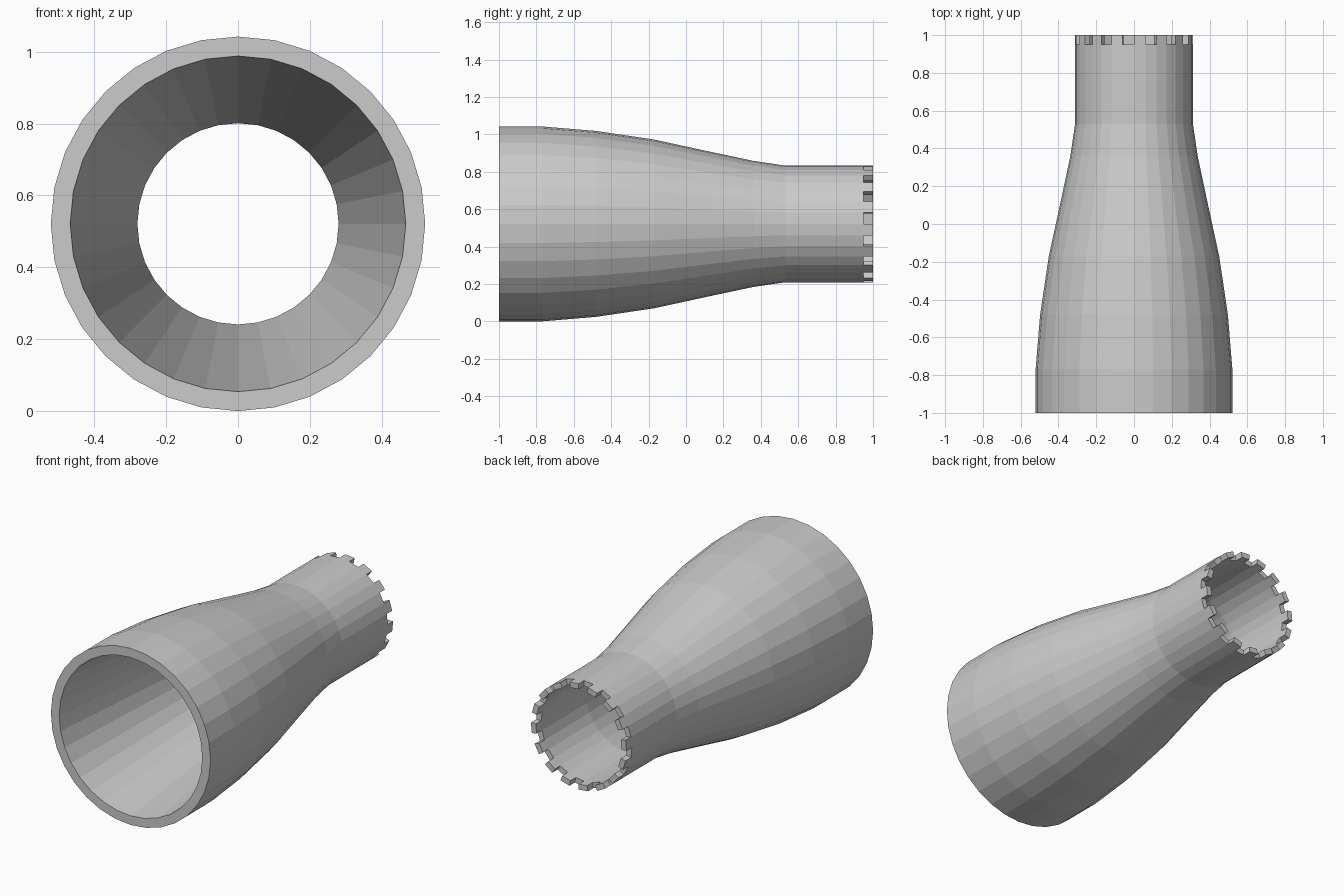
import bpy, bmesh
from math import sin, cos, tau
from mathutils import Vector

if "Cube" in bpy.data.objects:
    bpy.data.objects.remove(bpy.data.objects["Cube"])

SIDES = 32
CENTRE_Z = 0.521

# (y, radius): outer wall front to back, then bore back to front
profile = [(-1.0, 0.521), (-0.77, 0.521), (-0.48, 0.497), (-0.17, 0.451),
           (0.12, 0.388), (0.36, 0.337), (0.53, 0.312), (0.95, 0.312),
           (0.95, 0.28), (0.53, 0.28), (-1.0, 0.467)]
RIM = 7  # profile segment forming the back rim


def ring(bm, y, r):
    return [bm.verts.new((r * cos(tau * i / SIDES), y,
                          CENTRE_Z + r * sin(tau * i / SIDES)))
            for i in range(SIDES)]


bm = bmesh.new()
rings = [ring(bm, y, r) for y, r in profile]

# hollow tapered shell
rim_faces = []
for k, a in enumerate(rings):
    b = rings[(k + 1) % len(rings)]
    for i in range(SIDES):
        j = (i + 1) % SIDES
        f = bm.faces.new((a[i], a[j], b[j], b[i]))
        if k == RIM and i % 2 == 1:
            rim_faces.append(f)

# castellated back rim: every other facet raised
for f in rim_faces:
    new = bmesh.ops.extrude_discrete_faces(bm, faces=[f])["faces"][0]
    bmesh.ops.translate(bm, verts=new.verts, vec=Vector((0, 0.05, 0)))

bmesh.ops.recalc_face_normals(bm, faces=bm.faces)
mesh = bpy.data.meshes.new("tapered_nozzle")
bm.to_mesh(mesh)
bm.free()
nozzle = bpy.data.objects.new("tapered_nozzle", mesh)
bpy.context.collection.objects.link(nozzle)
